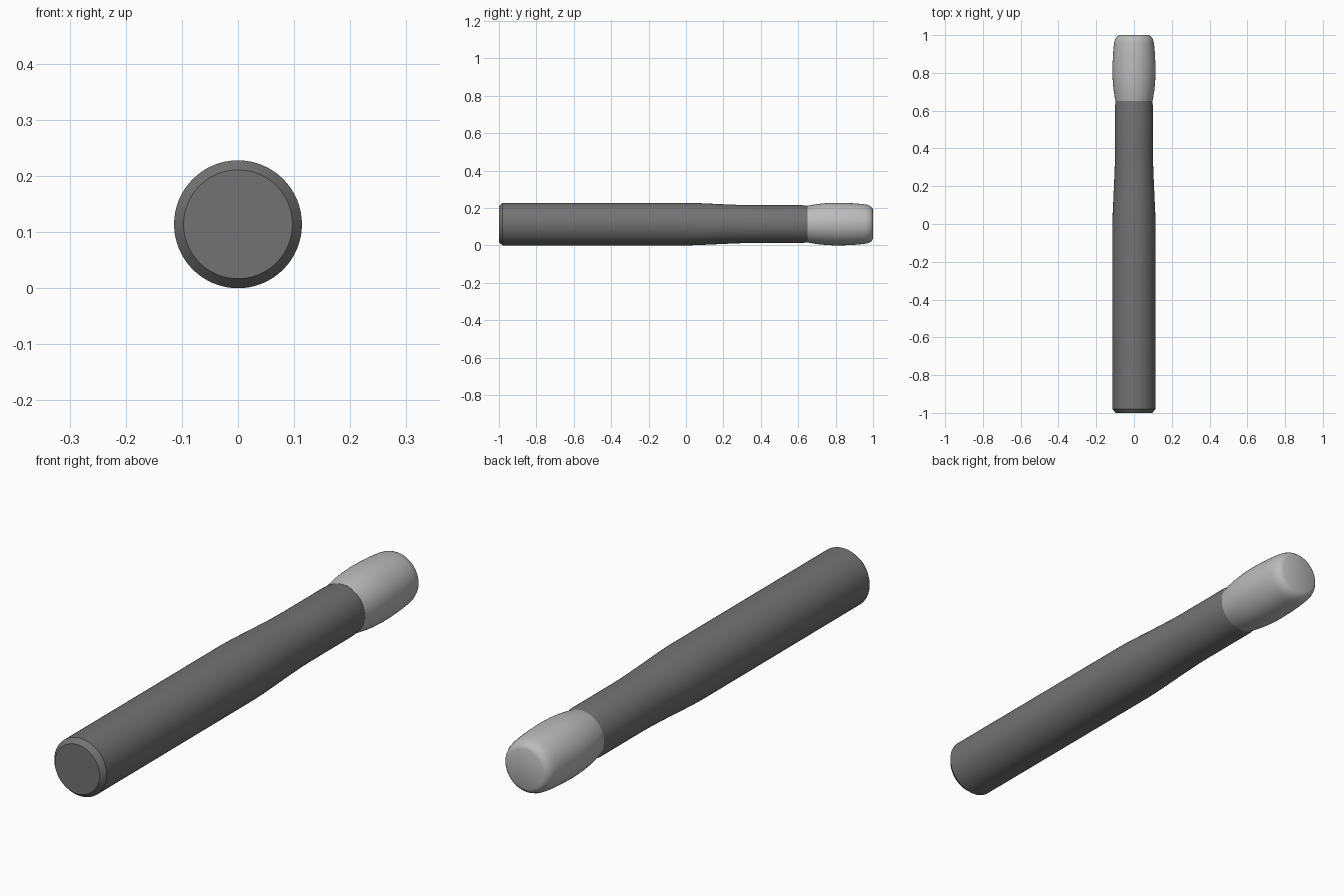
import bpy, bmesh, math

if "Cube" in bpy.data.objects:
    bpy.data.objects.remove(bpy.data.objects["Cube"])

AXIS_Z = 0.114
SIDES = 64


def lathe(name, profile, grey, angle):
    """Closed solid of revolution around the y axis from (y, radius) points."""
    bm = bmesh.new()
    rings = []
    for y, r in profile:
        rings.append([bm.verts.new((r * math.cos(2 * math.pi * i / SIDES), y,
                                    AXIS_Z + r * math.sin(2 * math.pi * i / SIDES)))
                      for i in range(SIDES)])
    for a, b in zip(rings, rings[1:]):
        for i in range(SIDES):
            j = (i + 1) % SIDES
            bm.faces.new((a[i], a[j], b[j], b[i]))
    bm.faces.new(rings[0])
    bm.faces.new(rings[-1])
    bmesh.ops.recalc_face_normals(bm, faces=bm.faces)
    mesh = bpy.data.meshes.new(name)
    bm.to_mesh(mesh)
    bm.free()
    obj = bpy.data.objects.new(name, mesh)
    bpy.context.collection.objects.link(obj)
    mat = bpy.data.materials.new(name + "_grey")
    mat.diffuse_color = (grey, grey, grey, 1)
    mat.use_nodes = True
    mat.node_tree.nodes["Principled BSDF"].inputs["Base Color"].default_value = mat.diffuse_color
    mesh.materials.append(mat)
    bpy.ops.object.select_all(action='DESELECT')
    obj.select_set(True)
    bpy.context.view_layer.objects.active = obj
    bpy.ops.object.shade_smooth_by_angle(angle=math.radians(angle))
    return obj


# Dark barrel: chamfered foot, straight grip, slim neck with a slight lip
lathe("barrel", [(-1.0, 0.097), (-0.98, 0.114), (0.0, 0.114), (0.06, 0.1125),
                 (0.2, 0.106), (0.3, 0.102), (0.36, 0.101), (0.62, 0.101),
                 (0.66, 0.096)], 0.17, 30)

# Pale bulging tip with a rounded end
lathe("tip", [(0.65, 0.098), (0.67, 0.102), (0.71, 0.108), (0.75, 0.112),
              (0.80, 0.114), (0.85, 0.1132), (0.90, 0.111), (0.95, 0.1065),
              (0.97, 0.103), (0.985, 0.097), (0.995, 0.088), (1.0, 0.077)], 0.5, 40)
